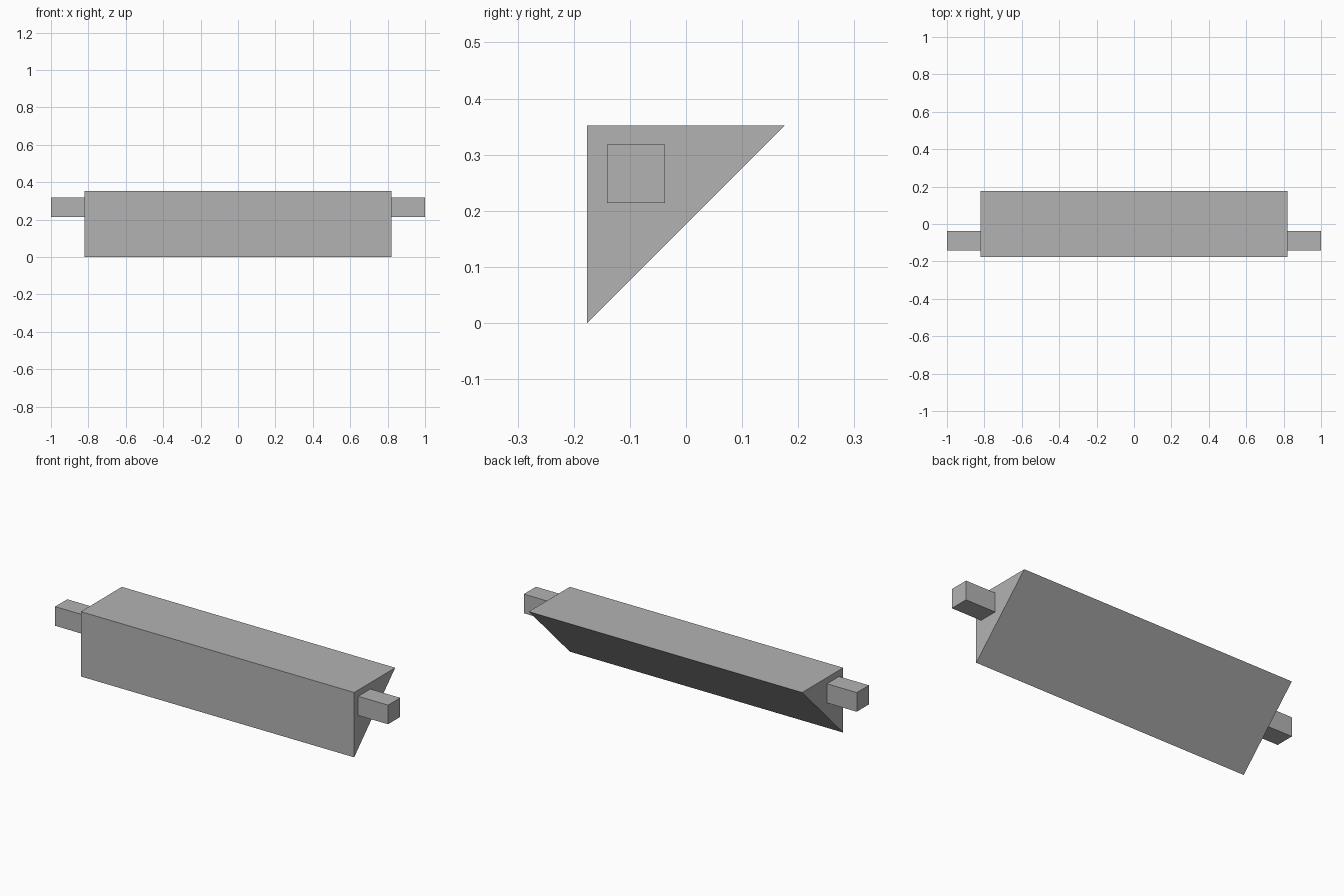
import bpy
import bmesh

cube = bpy.data.objects.get("Cube")
if cube:
    bpy.data.objects.remove(cube, do_unlink=True)

# Single flat grey
grey = bpy.data.materials.new("plain grey")
grey.use_nodes = True
colour = (0.45, 0.45, 0.45, 1)
grey.diffuse_color = colour
grey.node_tree.nodes["Principled BSDF"].inputs["Base Color"].default_value = colour


def prism(name, profile, x_start, x_end):
    """Extrude a (y, z) profile along x."""
    bm = bmesh.new()
    face = bm.faces.new([bm.verts.new((x_start, y, z)) for y, z in profile])
    new = bmesh.ops.extrude_face_region(bm, geom=[face])["geom"]
    verts = [v for v in new if isinstance(v, bmesh.types.BMVert)]
    bmesh.ops.translate(bm, verts=verts, vec=(x_end - x_start, 0, 0))
    bmesh.ops.recalc_face_normals(bm, faces=bm.faces)
    mesh = bpy.data.meshes.new(name)
    bm.to_mesh(mesh)
    bm.free()
    mesh.materials.append(grey)
    obj = bpy.data.objects.new(name, mesh)
    bpy.context.collection.objects.link(obj)
    return obj


# Triangular body: upright front, flat top, slanted back
HALF = 0.176
TOP = 2 * HALF
BODY_END = 0.821
prism("wedge_body", [(-HALF, 0), (HALF, TOP), (-HALF, TOP)], -BODY_END, BODY_END)

# Square pegs on both ends
y0, y1, z0, z1 = -0.141, -0.037, 0.214, 0.318
peg_profile = [(y0, z0), (y1, z0), (y1, z1), (y0, z1)]
for side, sign in (("left", 1), ("right", -1)):
    prism(side + "_peg", peg_profile, sign * BODY_END, sign)
